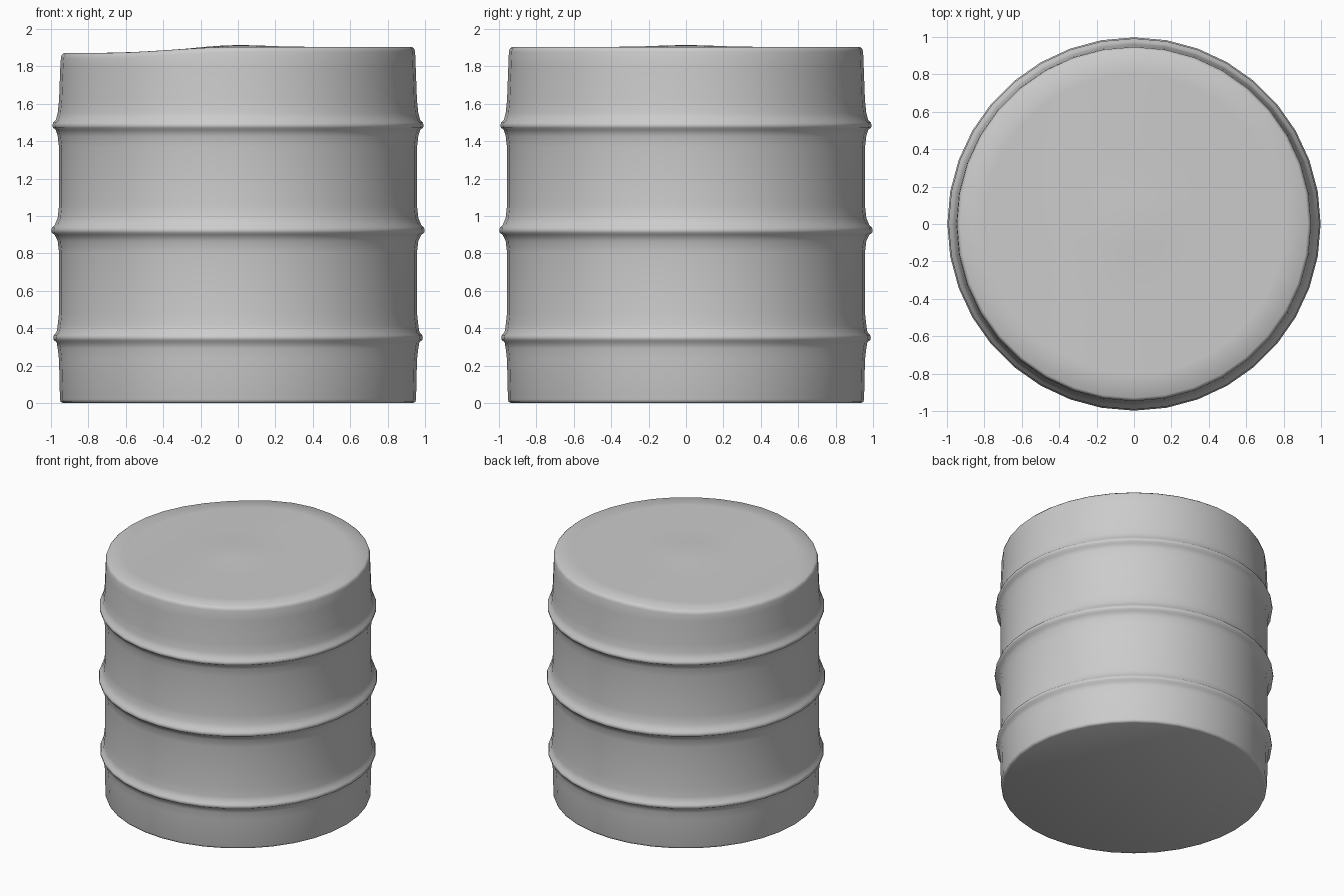
import bpy, bmesh, math

if "Cube" in bpy.data.objects:
    bpy.data.objects.remove(bpy.data.objects["Cube"])

SIDES = 36

# Half profile (radius, height): base edge, three swollen ribs, rounded top edge
profile = [(0.935, 0.0), (0.948, 0.006), (0.952, 0.02)]
for z, r in ((0.352, 0.988), (0.926, 0.998), (1.487, 0.992)):
    profile += [(0.957, z - 0.12), (0.964, z - 0.06), (r - 0.018, z - 0.026),
                (r - 0.002, z - 0.015), (r, z), (r - 0.004, z + 0.012),
                (r - 0.018, z + 0.026), (0.964, z + 0.065), (0.957, z + 0.13)]
profile += [(0.950, 1.80), (0.947, 1.878), (0.942, 1.895), (0.93, 1.905)]
# Concentric lid rings
profile += [(r, 1.905) for r in (0.8, 0.65, 0.5, 0.38, 0.27, 0.17, 0.08)]


def lid_offset(x, y):
    """Sag toward -x and a faint central bulge."""
    t = min(max((x + 0.72) / 0.72, 0), 1)
    sag = -0.033 * (1 - t * t * (3 - 2 * t))
    d = math.hypot(x, y) / 0.32
    return sag + (0.009 * (1 - d * d) ** 2 if d < 1 else 0)


# Lathe the shell
bm = bmesh.new()
rings = []
for r, z in profile:
    ring = []
    for i in range(SIDES):
        a = 2 * math.pi * i / SIDES
        x, y = r * math.cos(a), r * math.sin(a)
        dz = lid_offset(x, y) if z > 1.85 else 0
        ring.append(bm.verts.new((x, y, z + dz)))
    rings.append(ring)
for lo, hi in zip(rings, rings[1:]):
    for i in range(SIDES):
        j = (i + 1) % SIDES
        bm.faces.new((lo[i], lo[j], hi[j], hi[i]))

# Close base and lid centre
bm.faces.new(rings[0][::-1])
centre = bm.verts.new((0, 0, 1.905 + lid_offset(0, 0)))
for i in range(SIDES):
    bm.faces.new((rings[-1][i], rings[-1][(i + 1) % SIDES], centre))

mesh = bpy.data.meshes.new("ribbed_drum")
bm.to_mesh(mesh)
bm.free()
drum = bpy.data.objects.new("ribbed_drum", mesh)
bpy.context.collection.objects.link(drum)

# Smooth shading with crisp edges kept
bpy.context.view_layer.objects.active = drum
drum.select_set(True)
bpy.ops.object.shade_smooth_by_angle(angle=math.radians(50))
